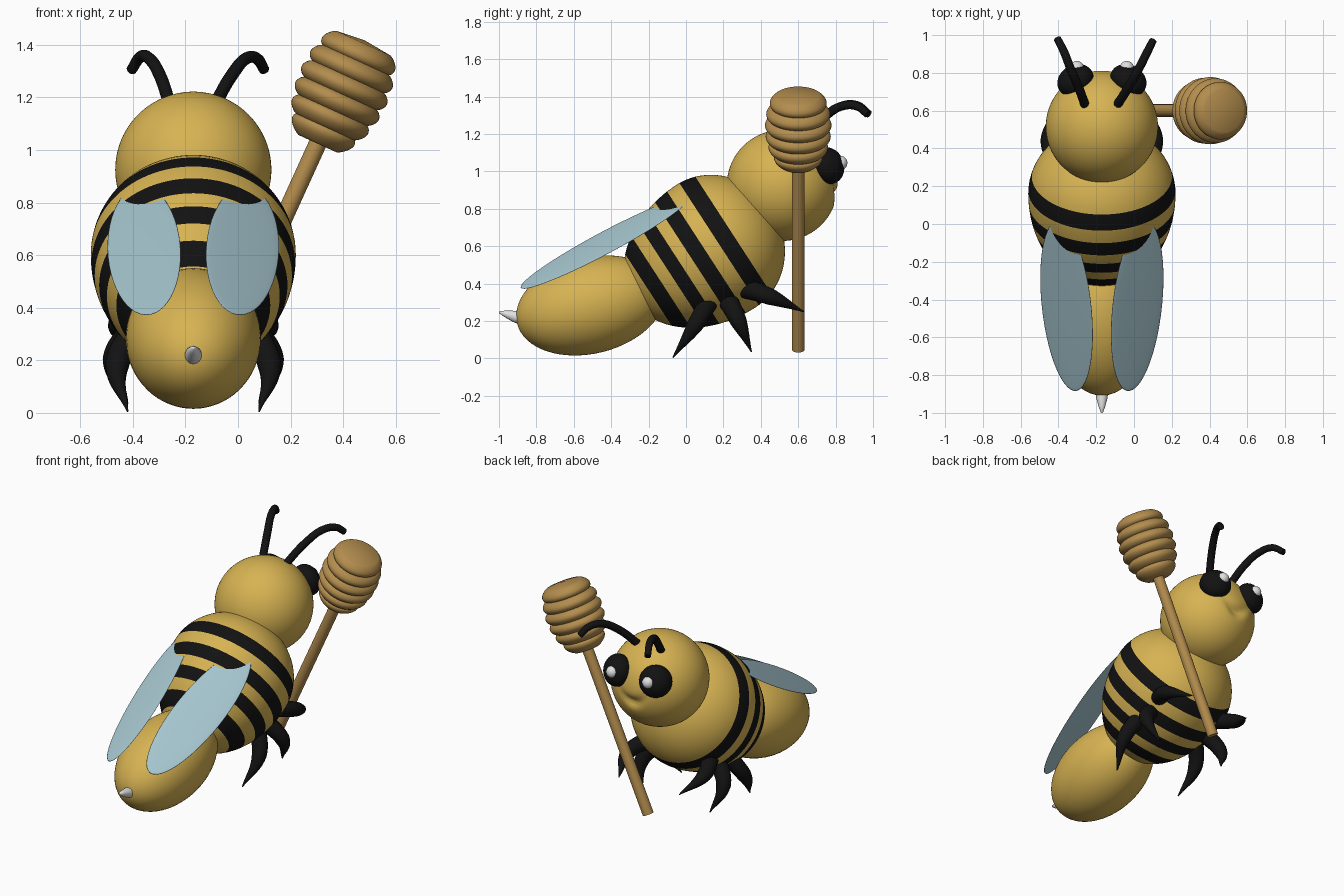
import bpy, bmesh, math
from mathutils import Vector, Matrix

if "Cube" in bpy.data.objects:
    bpy.data.objects.remove(bpy.data.objects["Cube"])

CX = -0.17  # the bee's own plane of symmetry


def material(name, rgb):
    m = bpy.data.materials.new(name)
    m.diffuse_color = (*rgb, 1)
    m.use_nodes = True
    m.node_tree.nodes["Principled BSDF"].inputs["Base Color"].default_value = m.diffuse_color
    return m


YELLOW = material("honey yellow", (0.68, 0.45, 0.085))
BLACK = material("black", (0.006, 0.006, 0.006))
WING = material("pale blue", (0.38, 0.56, 0.62))
WOOD = material("wood", (0.45, 0.265, 0.075))
WHITE = material("light grey", (0.75, 0.75, 0.75))


def finish(bm, name, mats, smooth=50):
    bmesh.ops.remove_doubles(bm, verts=bm.verts, dist=0.0004)
    bmesh.ops.recalc_face_normals(bm, faces=bm.faces)
    me = bpy.data.meshes.new(name)
    bm.to_mesh(me)
    bm.free()
    ob = bpy.data.objects.new(name, me)
    bpy.context.collection.objects.link(ob)
    for m in mats:
        me.materials.append(m)
    bpy.ops.object.select_all(action='DESELECT')
    bpy.context.view_layer.objects.active = ob
    ob.select_set(True)
    bpy.ops.object.shade_smooth_by_angle(angle=math.radians(smooth))
    return ob


def frame(origin, direction):
    q = Vector(direction).to_track_quat('Z', 'Y')
    return Matrix.Translation(origin) @ q.to_matrix().to_4x4()


def lathe(name, profile, origin, direction, mats, rule=None, n=64):
    """Turn (radius, height) points around an axis; rule(height) picks the colour."""
    bm = bmesh.new()
    rings = [[bm.verts.new((r * math.cos(2 * math.pi * i / n), r * math.sin(2 * math.pi * i / n), h))
              for i in range(n)] for r, h in profile]
    for k in range(len(rings) - 1):
        for i in range(n):
            j = (i + 1) % n
            f = bm.faces.new((rings[k][i], rings[k][j], rings[k + 1][j], rings[k + 1][i]))
            if rule:
                f.material_index = rule((profile[k][1] + profile[k + 1][1]) / 2)
    for ring, p in ((rings[0], profile[0]), (rings[-1], profile[-1])):
        if p[0] > 0.001:
            bm.faces.new(ring)
    bm.transform(frame(origin, direction))
    return finish(bm, name, mats)


def ellipsoid(name, matrix, radii, mat, seg=48):
    bm = bmesh.new()
    bmesh.ops.create_uvsphere(bm, u_segments=seg, v_segments=seg // 2, radius=1)
    bm.transform(matrix @ Matrix.Diagonal((*radii, 1)))
    return finish(bm, name, [mat], 180)


def tube(name, points, radii, mat):
    """Smooth tapered tube through the points."""
    cu = bpy.data.curves.new(name, 'CURVE')
    cu.dimensions = '3D'
    cu.bevel_depth = 1
    cu.bevel_resolution = 6
    cu.use_fill_caps = True
    sp = cu.splines.new('BEZIER')
    sp.bezier_points.add(len(points) - 1)
    for b, p, r in zip(sp.bezier_points, points, radii):
        b.co, b.radius = p, r
        b.handle_left_type = b.handle_right_type = 'AUTO'
    cu.materials.append(mat)
    ob = bpy.data.objects.new(name, cu)
    bpy.context.collection.objects.link(ob)
    bpy.ops.object.select_all(action='DESELECT')
    bpy.context.view_layer.objects.active = ob
    ob.select_set(True)
    bpy.ops.object.convert(target='MESH')
    bpy.ops.object.shade_smooth_by_angle(angle=math.radians(60))


# head, with a small dented mouth
head = ellipsoid("head", Matrix.Translation((CX, 0.515, 0.925)), (0.297,) * 3, YELLOW, 96)
for v in head.data.vertices:
    if v.co.y > 0.6:
        dx, dz = v.co.x - CX, v.co.z - 0.87
        d = math.hypot(dx / 0.075, (dz - 6 * dx * dx) / 0.03)
        v.co.y -= 0.03 * math.exp(-d * d)

# striped egg-shaped thorax
tilt = math.radians(33)
stripes = [(0.02, 0.11), (-0.145, -0.06), (-0.285, -0.21), (-0.43, -0.35)]
FRONT, REAR, RAD = 0.36, 0.53, 0.39
hs = {round((FRONT if math.cos(a) > 0 else REAR) * math.cos(a), 4)
      for a in (math.pi * i / 40 for i in range(41))}
hs |= {e for s in stripes for e in s}
profile = [(RAD * math.sqrt(max(0, 1 - (h / (FRONT if h > 0 else REAR)) ** 2)), h) for h in sorted(hs)]
lathe("thorax", profile, (CX, 0.16, 0.60), (0, math.cos(tilt), math.sin(tilt)), [YELLOW, BLACK],
      lambda h: int(any(a < h < b for a, b in stripes)), 96)

# abdomen and stinger
ellipsoid("abdomen", frame((CX, -0.51, 0.283), (0, math.cos(0.24), math.sin(0.24))),
          (0.257, 0.257, 0.405), YELLOW, 64)
lathe("stinger", [(0.036, 0), (0.03, 0.05), (0.017, 0.10), (0.006, 0.13), (0, 0.134)],
      (CX, -0.872, 0.212), (0, -0.96, 0.27), [WHITE], n=24)

# paired parts
legs = {"rear_leg": [(0.22, 0.13, 0.32), (0.29, 0.05, 0.18), (0.25, -0.07, 0.005)],
        "middle_leg": [(0.22, 0.22, 0.32), (0.30, 0.28, 0.20), (0.25, 0.35, 0.035)],
        "front_leg": [(0.22, 0.30, 0.38), (0.28, 0.45, 0.33), (0.22, 0.63, 0.25)]}
for side, s in (("left", -1), ("right", 1)):
    for name, pts in legs.items():
        tube(f"{side}_{name}", [(CX + s * x, y, z) for x, y, z in pts], (0.055, 0.045, 0.003), BLACK)
    # eye and its highlight
    ellipsoid(f"{side}_eye", frame((CX + s * 0.14, 0.76, 1.03), (s * 0.14, 0.25, 0.09)),
              (0.1, 0.1, 0.08), BLACK)
    ellipsoid(f"{side}_eye_highlight", Matrix.Translation((CX + s * 0.132, 0.825, 1.045)),
              (0.038,) * 3, WHITE, 24)
    # thin flattened wing, rooted inside the thorax
    L = Vector((s * 0.08, 0.88, 0.467)).normalized()
    W = Vector((-s * 0.9, -0.1, 0.4))
    W = (W - L * W.dot(L)).normalized()
    N = L.cross(W)
    m = Matrix((W, L, N)).transposed().to_4x4()
    m.translation = (CX + s * 0.187, -0.435, 0.617)
    ellipsoid(f"{side}_wing", m, (0.146, 0.51, 0.007), WING)

# antennae
tube("left_antenna", [(-0.255, 0.62, 1.16), (-0.30, 0.74, 1.29), (-0.335, 0.82, 1.345),
                      (-0.37, 0.91, 1.355), (-0.405, 0.98, 1.305)],
     (0.024, 0.024, 0.023, 0.022, 0.02), BLACK)
tube("right_antenna", [(-0.095, 0.62, 1.16), (-0.02, 0.74, 1.29), (0.035, 0.84, 1.35),
                       (0.075, 0.92, 1.345), (0.1, 0.97, 1.305)],
     (0.024, 0.024, 0.023, 0.022, 0.02), BLACK)

# honey dipper: plain stick and ridged head
axis = Vector((math.sin(math.radians(24.5)), 0, math.cos(math.radians(24.5))))
centre = Vector((0.39, 0.6, 1.215))
lathe("dipper_stick", [(0.034, -1.285), (0.034, -0.15)], centre, axis, [WOOD], n=32)
ridges, steps = 6, 72
profile = [(0, -0.21)]
for i in range(steps + 1):
    t = i / steps
    envelope = 0.178 * math.sqrt(max(0, 1 - ((t - 0.56) / 0.66) ** 2))
    ridge = abs(math.sin(math.pi * ridges * t))
    profile.append((envelope * (0.86 + 0.14 * ridge ** 0.7), -0.21 + 0.42 * t))
profile.append((0, 0.222))
lathe("dipper_head", profile, centre, axis, [WOOD])
